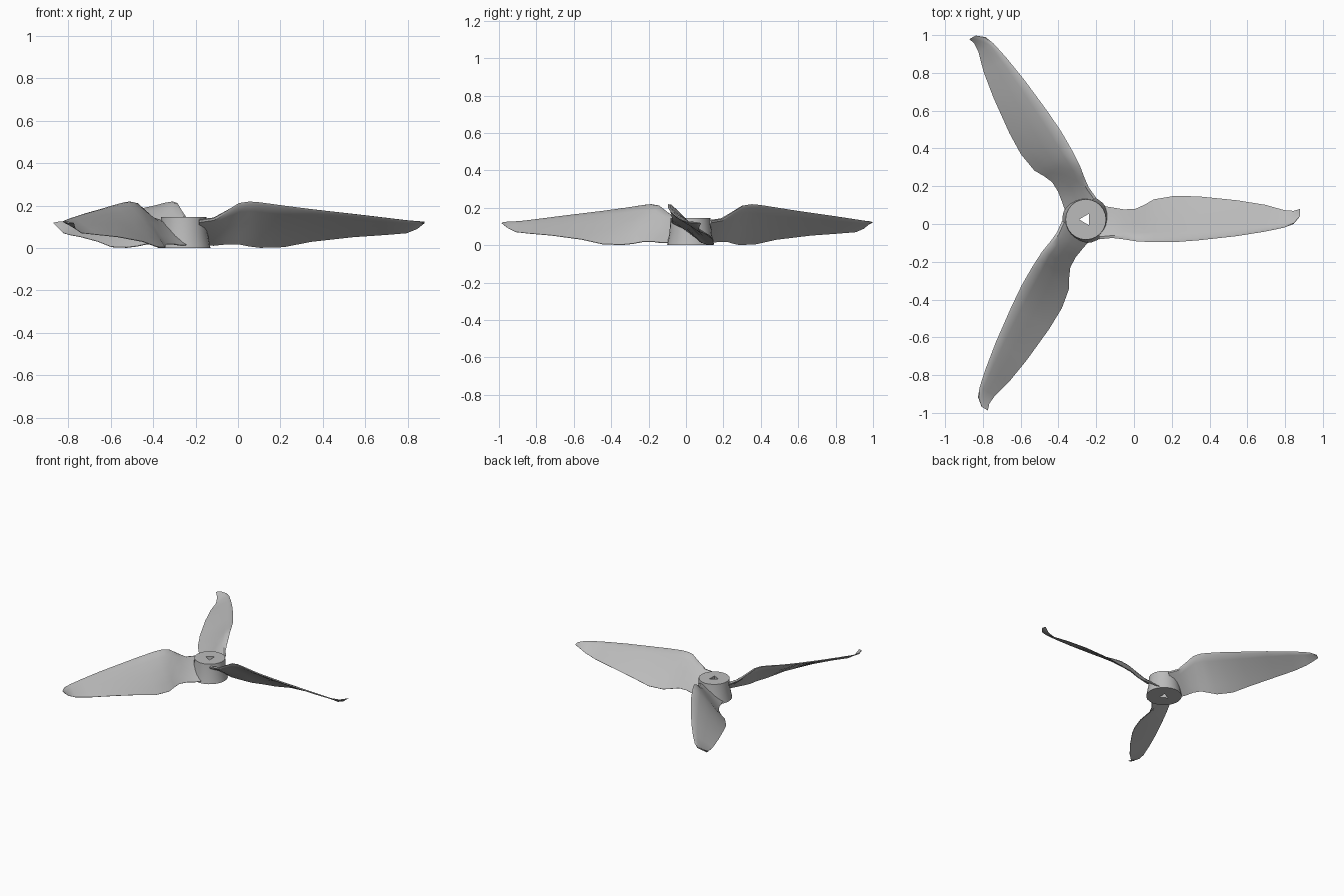
import bpy, bmesh
from math import cos, sin, pi, radians
from mathutils import Vector, Matrix

cube = bpy.data.objects.get("Cube")
if cube:
    bpy.data.objects.remove(cube)

CENTER = Vector((-0.255, 0.024, 0))

grey = bpy.data.materials.new("light_grey")
grey.use_nodes = True
grey.diffuse_color = (0.5, 0.5, 0.5, 1)
grey.node_tree.nodes["Principled BSDF"].inputs["Base Color"].default_value = (0.5, 0.5, 0.5, 1)


def loft(name, rings, closed, matrix, angle):
    """Skin a list of equal-length rings; closed joins last ring to first."""
    bm = bmesh.new()
    loops = [[bm.verts.new(p) for p in ring] for ring in rings]
    pairs = list(zip(loops, loops[1:]))
    if closed:
        pairs.append((loops[-1], loops[0]))
    else:
        bm.faces.new(loops[0])
        bm.faces.new(loops[-1])
    for a, b in pairs:
        n = len(a)
        for i in range(n):
            j = (i + 1) % n
            bm.faces.new((a[i], a[j], b[j], b[i]))
    bmesh.ops.recalc_face_normals(bm, faces=bm.faces)
    mesh = bpy.data.meshes.new(name)
    bm.to_mesh(mesh)
    bm.free()
    mesh.materials.append(grey)
    obj = bpy.data.objects.new(name, mesh)
    obj.matrix_world = matrix
    bpy.context.collection.objects.link(obj)
    bpy.ops.object.select_all(action="DESELECT")
    obj.select_set(True)
    bpy.context.view_layer.objects.active = obj
    bpy.ops.object.shade_smooth_by_angle(angle=radians(angle))
    return obj


# Hub: tapered drum with a triangular shaft hole
def circle(r, z):
    return [(r * cos(i * pi / 12), r * sin(i * pi / 12), z) for i in range(24)]


def triangle(inradius, z):
    ring = []
    for i in range(24):
        a = i * pi / 12
        off = (a + pi / 3) % (2 * pi / 3) - pi / 3
        r = inradius / cos(off)
        ring.append((r * cos(a), r * sin(a), z))
    return ring


loft("hub", [circle(0.125, 0), circle(0.112, 0.07), circle(0.107, 0.145),
             triangle(0.018, 0.145), triangle(0.018, 0)],
     True, Matrix.Translation(CENTER), 30)

# Blade stations: radius, high edge y z, low edge y z
STATIONS = [
    (0.07, -0.105, 0.130, 0.075, 0.015),
    (0.14, -0.098, 0.140, 0.062, 0.012),
    (0.20, -0.105, 0.175, 0.052, 0.018),
    (0.26, -0.115, 0.212, 0.054, 0.018),
    (0.31, -0.118, 0.219, 0.076, 0.008),
    (0.36, -0.120, 0.215, 0.105, 0.002),
    (0.47, -0.120, 0.200, 0.124, 0.005),
    (0.60, -0.110, 0.183, 0.121, 0.030),
    (0.80, -0.088, 0.160, 0.101, 0.052),
    (0.95, -0.064, 0.142, 0.077, 0.062),
    (1.05, -0.043, 0.130, 0.049, 0.070),
    (1.10, -0.024, 0.125, 0.045, 0.090),
    (1.135, 0.018, 0.120, 0.056, 0.118),
]

# Aerofoil outline: position along chord, offset in thicknesses
AEROFOIL = [(0, 0), (0.04, 0.5), (0.2, 0.7), (0.5, 0.5), (0.8, 0.25), (1, 0.1),
            (1, -0.1), (0.8, -0.1), (0.5, -0.1), (0.2, -0.25), (0.04, -0.3)]


def section(r, yh, zh, yl, zl):
    high, low = Vector((r, yh, zh)), Vector((r, yl, zl))
    chord = low - high
    normal = Vector((0, -chord.z, chord.y)).normalized()
    thick = 0.024 - 0.015 * r
    return [high + chord * t + normal * thick * k for t, k in AEROFOIL]


blade_rings = [section(*s) for s in STATIONS]
for i, label in enumerate(("left", "back", "front")):
    turn = Matrix.Translation(CENTER) @ Matrix.Rotation(i * 2 * pi / 3, 4, "Z")
    loft(label + "_blade", blade_rings, False, turn, 40)
